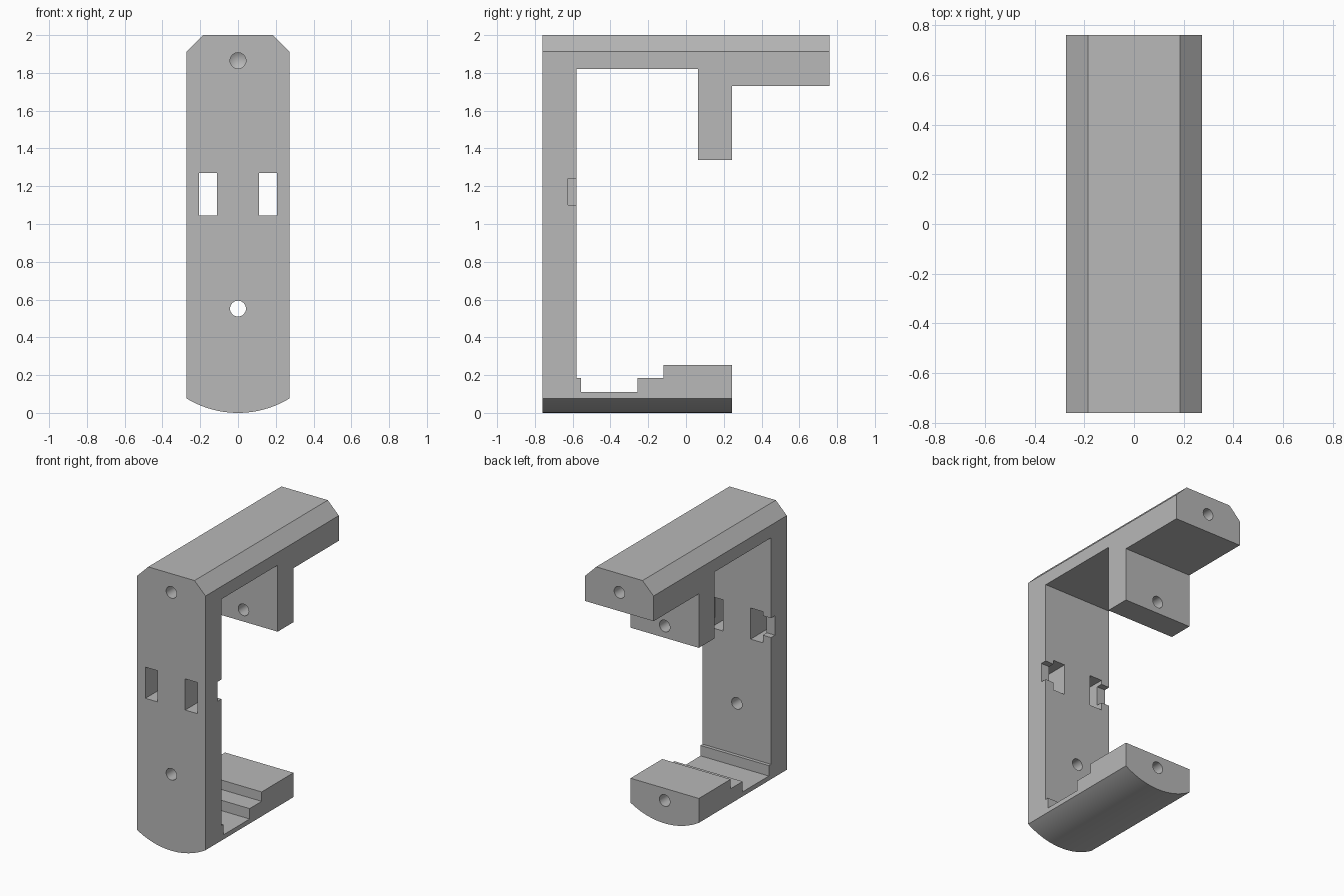
import bpy, bmesh, math
from mathutils import Matrix, Vector

cube = bpy.data.objects.get("Cube")
if cube:
    bpy.data.objects.remove(cube, do_unlink=True)

HALF_W = 0.273
Y_FRONT, Y_BACK = -0.76, 0.76
HOLE_R = 0.042

grey = bpy.data.materials.new("plain grey")
grey.use_nodes = True
colour = (0.48, 0.48, 0.48, 1)
grey.diffuse_color = colour
grey.node_tree.nodes["Principled BSDF"].inputs["Base Color"].default_value = colour


def finish(name, bm):
    bmesh.ops.recalc_face_normals(bm, faces=bm.faces)
    mesh = bpy.data.meshes.new(name)
    bm.to_mesh(mesh)
    bm.free()
    mesh.materials.append(grey)
    ob = bpy.data.objects.new(name, mesh)
    bpy.context.collection.objects.link(ob)
    return ob


def prism(name, points, travel):
    """Extrude a closed outline of 3D points along a vector."""
    bm = bmesh.new()
    face = bm.faces.new([bm.verts.new(p) for p in points])
    out = bmesh.ops.extrude_face_region(bm, geom=[face])
    moved = [g for g in out["geom"] if isinstance(g, bmesh.types.BMVert)]
    bmesh.ops.translate(bm, vec=travel, verts=moved)
    return finish(name, bm)


def box(name, x, y, z):
    bm = bmesh.new()
    size = Vector((x[1] - x[0], y[1] - y[0], z[1] - z[0]))
    mid = Vector((sum(x), sum(y), sum(z))) / 2
    bmesh.ops.create_cube(bm, size=1, matrix=Matrix.Translation(mid) @ Matrix.Diagonal(size).to_4x4())
    return finish(name, bm)


def drill(name, y0, y1, z):
    """Round cutter along y with a pointed tip at y1."""
    bm = bmesh.new()
    place = Matrix.Translation((0, (y0 + y1) / 2, z)) @ Matrix.Rotation(math.pi / 2, 4, "X")
    bmesh.ops.create_cone(bm, cap_ends=True, segments=32, radius1=HOLE_R, radius2=HOLE_R,
                          depth=abs(y1 - y0), matrix=place)
    end = min(bm.faces, key=lambda f: abs(f.calc_center_median().y - y1))
    tip = bmesh.ops.poke(bm, faces=[end])["verts"][0]
    tip.co.y += math.copysign(HOLE_R * 0.6, y1 - y0)
    return finish(name, bm)


def combine(target, tool, operation):
    mod = target.modifiers.new(operation.lower(), "BOOLEAN")
    mod.operation, mod.solver, mod.object = operation, "EXACT", tool
    tool.hide_render = True
    bpy.context.view_layer.objects.active = target
    bpy.ops.object.modifier_apply(modifier=mod.name)
    bpy.data.objects.remove(tool, do_unlink=True)


# Side silhouette: upright plate, stepped foot, top arm and hanging block
side = [(Y_FRONT, -0.1), (0.243, -0.1), (0.243, 0.253), (-0.12, 0.253), (-0.12, 0.185),
        (-0.257, 0.185), (-0.257, 0.11), (-0.555, 0.11), (-0.555, 0.185), (-0.58, 0.185),
        (-0.58, 1.82), (0.063, 1.82), (0.063, 1.34), (0.243, 1.34), (0.243, 1.73),
        (Y_BACK, 1.73), (Y_BACK, 2.1), (Y_FRONT, 2.1)]
bracket = prism("clamp_bracket", [(-0.4, y, z) for y, z in side], (0.8, 0, 0))

# Front silhouette: chamfered top, rounded bottom
SAG = 0.077
radius = (HALF_W ** 2 + SAG ** 2) / (2 * SAG)
sweep = math.asin(HALF_W / radius)
steps = 32
outline = [(HALF_W, 1.912), (0.185, 2.0), (-0.185, 2.0), (-HALF_W, 1.912)]
for i in range(steps + 1):
    a = sweep * (2 * i / steps - 1)
    outline.append((radius * math.sin(a), radius * (1 - math.cos(a))))
shell = prism("outline_cutter", [(x, -1, z) for x, z in outline], (0, 2, 0))
combine(bracket, shell, "INTERSECT")

# Strap windows, each with a shallow notch running out to the side
for s in (-1, 1):
    window = box("window_cutter", sorted((s * 0.11, s * 0.207)), (-0.9, -0.5), (1.045, 1.27))
    combine(bracket, window, "DIFFERENCE")
    notch = box("notch_cutter", sorted((s * 0.15, s * 0.4)), (-0.625, -0.5), (1.1, 1.24))
    combine(bracket, notch, "DIFFERENCE")

# Screw holes: blind in both arm ends and the foot, through the plate and block
for y0, y1, z in [(-0.9, -0.5, 1.865), (0.9, 0.5, 1.865), (0.4, 0.02, 0.165),
                  (-0.9, -0.5, 0.552), (-0.05, 0.35, 1.425)]:
    combine(bracket, drill("hole_cutter", y0, y1, z), "DIFFERENCE")

bpy.ops.object.select_all(action="DESELECT")
bracket.select_set(True)
bpy.context.view_layer.objects.active = bracket
bpy.ops.object.shade_smooth_by_angle(angle=math.radians(30))
